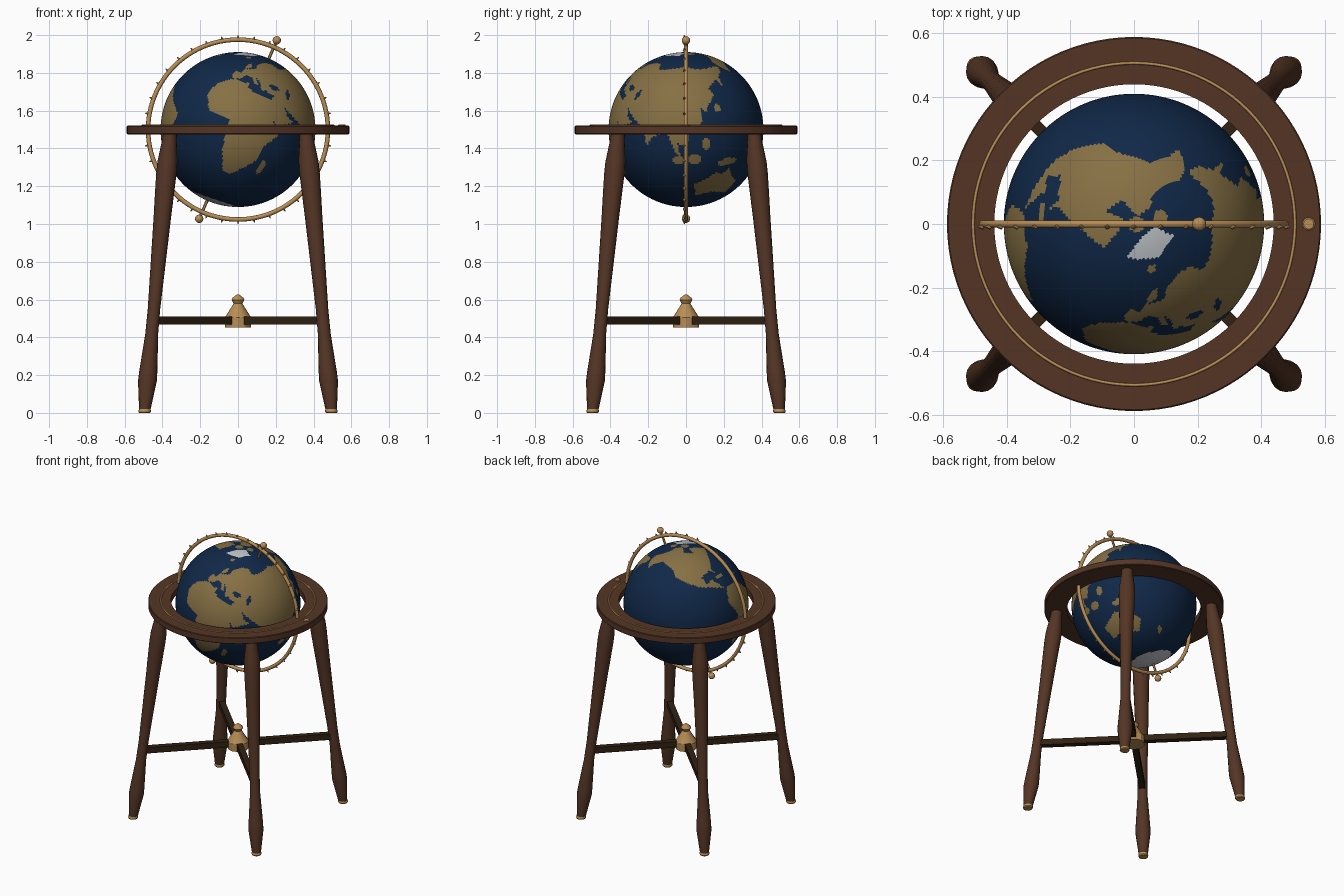
import bpy, bmesh, math
from math import sin, cos, pi, radians
from mathutils import Vector, Matrix

if "Cube" in bpy.data.objects:
    bpy.data.objects.remove(bpy.data.objects["Cube"])

def mat(name, r, g, b):
    lin = lambda c: ((c / 255 + 0.055) / 1.055) ** 2.4 if c > 10 else c / 3294
    m = bpy.data.materials.new(name)
    m.diffuse_color = (lin(r), lin(g), lin(b), 1)
    m.use_nodes = True
    m.node_tree.nodes["Principled BSDF"].inputs["Base Color"].default_value = m.diffuse_color
    return m

WOOD = mat("walnut", 84, 53, 37)
DARK = mat("dark_walnut", 48, 34, 18)
BRASS = mat("brass", 184, 142, 86)
OCEAN = mat("ocean_blue", 16, 40, 72)
LAND = mat("land_tan", 134, 112, 68)
ICE = mat("ice_white", 190, 194, 198)
C = Vector((0, 0, 1.5))
TILT = Matrix.Rotation(radians(23.5), 4, 'Y')

def finish(name, bm, mats, angle=30):
    bmesh.ops.recalc_face_normals(bm, faces=bm.faces)
    me = bpy.data.meshes.new(name)
    bm.to_mesh(me)
    bm.free()
    for m in mats:
        me.materials.append(m)
    ob = bpy.data.objects.new(name, me)
    bpy.context.collection.objects.link(ob)
    bpy.context.view_layer.objects.active = ob
    ob.select_set(True)
    bpy.ops.object.shade_smooth_by_angle(angle=radians(angle))
    ob.select_set(False)
    return ob

def lathe(name, prof, n, m, closed=False, mtx=Matrix(), angle=30):
    """Revolve (radius, height) points around z; caps the ends unless closed."""
    bm = bmesh.new()
    rings = [[bm.verts.new(mtx @ Vector((r * cos(2 * pi * i / n), r * sin(2 * pi * i / n), z)))
              for i in range(n)] for r, z in prof]
    for a, b in zip(rings, rings[1:] + rings[:1] if closed else rings[1:]):
        for i in range(n):
            j = (i + 1) % n
            bm.faces.new((a[i], a[j], b[j], b[i]))
    if not closed:
        bm.faces.new(rings[0])
        bm.faces.new(rings[-1])
    return finish(name, bm, [m], angle)

def torus(name, R, r, m, mtx, n=96, k=10):
    return lathe(name, [(R + r * cos(2 * pi * i / k), r * sin(2 * pi * i / k)) for i in range(k)],
                 n, m, True, mtx, 60)

# --- map outlines as (longitude, latitude) ---
africa = [(-17, 15), (-15, 27), (-6, 35), (10, 37), (11, 33), (20, 31), (34, 31), (40, 18), (43, 12),
          (51, 12), (40, -5), (40, -16), (35, -24), (27, -34), (19, -34), (12, -17), (9, 4), (-8, 4)]
eurasia = [(-9, 37), (-9, 43), (-2, 43), (-4, 48), (8, 54), (5, 60), (14, 68), (28, 71), (45, 67),
           (70, 73), (105, 78), (140, 73), (180, 69), (190, 66), (178, 62), (163, 60), (157, 51),
           (155, 59), (136, 54), (140, 48), (128, 39), (128, 35), (121, 39), (122, 29), (110, 21),
           (108, 11), (101, 13), (104, 1), (98, 9), (92, 22), (80, 15), (77, 8), (72, 20), (57, 26),
           (48, 30), (52, 24), (59, 22), (45, 13), (38, 20), (33, 30), (36, 36), (27, 37), (23, 36),
           (19, 42), (13, 45), (18, 40), (15, 38), (9, 44), (3, 43), (0, 38), (-5, 36)]
north_america = [(-167, 66), (-156, 71), (-125, 70), (-95, 72), (-82, 68), (-94, 60), (-82, 54),
                 (-78, 62), (-65, 59), (-55, 52), (-66, 45), (-75, 37), (-81, 31), (-80, 25),
                 (-84, 30), (-97, 27), (-96, 19), (-88, 21), (-83, 14), (-78, 8), (-86, 12),
                 (-105, 20), (-122, 35), (-124, 47), (-135, 58), (-152, 59), (-165, 55)]
south_america = [(-78, 8), (-62, 10), (-50, 1), (-35, -7), (-40, -20), (-48, -27), (-58, -37),
                 (-68, -54), (-74, -50), (-71, -20), (-81, -5)]
australia = [(114, -22), (122, -18), (131, -12), (136, -15), (142, -11), (146, -19), (153, -27),
             (148, -38), (138, -35), (130, -32), (116, -35)]
greenland = [(-70, 77), (-30, 83), (-20, 72), (-42, 60), (-53, 68)]
# islands as ellipses: lon, lat, half width, half height
islands = [(47, -19, 2.5, 6), (138, 37, 3.5, 3), (114, 1, 5, 4), (102, 0, 4, 3), (140, -5, 8, 3),
           (-2, 54, 3, 4), (172, -42, 3, 4), (-72, 68, 9, 4), (-88, 78, 15, 3), (-18, 65, 4, 2),
           (123, 12, 3, 5), (-78, 21, 5, 1.5)]
lakes = [(34, 43, 6, 2), (51, 42, 2.5, 5)]

def inside(poly, x, y):
    hit = False
    for (x1, y1), (x2, y2) in zip(poly, poly[1:] + poly[:1]):
        if (y1 > y) != (y2 > y) and x < x1 + (y - y1) * (x2 - x1) / (y2 - y1):
            hit = not hit
    return hit

def oval(items, x, y):
    return any(((x - a) / w) ** 2 + ((y - b) / h) ** 2 < 1 for a, b, w, h in items)

def surface(lon, lat):
    """0 ocean, 1 land, 2 ice"""
    if lat < -70 - 5 * cos(radians(lon + 45)) or inside(greenland, lon, lat):
        return 2
    if oval(lakes, lon, lat):
        return 0
    if oval(islands, lon, lat) or inside(eurasia, lon + 360 if lon < -160 else lon, lat):
        return 1
    return int(any(inside(p, lon, lat) for p in (africa, north_america, south_america, australia)))

# --- globe: tilted latitude/longitude sphere ---
N, M, R = 240, 120, 0.41
bm = bmesh.new()
def pt(i, j):
    lat, a = -pi / 2 + pi * j / M, 2 * pi * i / N - radians(107.5)
    return C + TILT @ Vector((R * cos(lat) * cos(a), R * cos(lat) * sin(a), R * sin(lat)))
poles = bm.verts.new(pt(0, 0)), bm.verts.new(pt(0, M))
rows = [[poles[0]] * N] + [[bm.verts.new(pt(i, j)) for i in range(N)] for j in range(1, M)] + [[poles[1]] * N]
for j in range(M):
    for i in range(N):
        k = (i + 1) % N
        quad = [rows[j][i], rows[j][k], rows[j + 1][k], rows[j + 1][i]]
        f = bm.faces.new(list(dict.fromkeys(quad)))
        lon = (i + 0.5) * 360 / N
        f.material_index = surface(lon - 360 if lon > 180 else lon, (j + 0.5) * 180 / M - 90)
finish("globe", bm, [OCEAN, LAND, ICE], 60)

# --- horizon ring with brass inlay and stud ---
lathe("horizon_ring", [(0.44, 1.475), (0.585, 1.475), (0.589, 1.479), (0.589, 1.517), (0.585, 1.521), (0.44, 1.521)],
      96, WOOD, True)
torus("horizon_inlay", 0.507, 0.005, BRASS, Matrix.Translation((0, 0, 1.521)), 96, 8)
lathe("horizon_stud", [(0.02, 1.515), (0.02, 1.524), (0.016, 1.527)], 20, BRASS,
      mtx=Matrix.Translation((0.55, 0, 0)))

# --- upright meridian ring with degree ticks ---
torus("meridian_ring", 0.476, 0.012, BRASS, Matrix.Translation(C) @ Matrix.Rotation(pi / 2, 4, 'X'))
bm = bmesh.new()
for i in range(36):
    m = Matrix.Translation(C) @ Matrix.Rotation(2 * pi * i / 36, 4, 'Y') @ Matrix.Translation((0, -0.009, 0.491))
    bmesh.ops.create_cone(bm, cap_ends=True, segments=6, radius1=0.009, radius2=0.002, depth=0.018, matrix=m)
finish("meridian_ticks", bm, [BRASS])

# --- axis pins and balls at both poles ---
for s, side in ((1, "north"), (-1, "south")):
    base = Matrix.Translation(C) @ TILT @ Matrix.Scale(s, 4, (0, 0, 1))
    lathe(side + "_axis_pin", [(0.008, 0.40), (0.008, 0.51)], 12, BRASS, mtx=base)
    bm = bmesh.new()
    bmesh.ops.create_uvsphere(bm, u_segments=20, v_segments=12, radius=0.022,
                              matrix=base @ Matrix.Translation((0, 0, 0.515)))
    finish(side + "_axis_ball", bm, [BRASS], 60)

# --- four splayed turned legs, brass feet and stretchers ---
leg = [(0.03, 0.015), (0.05, 0.17), (0.048, 0.22), (0.034, 0.42), (0.033, 0.55), (0.047, 1.06), (0.049, 1.11),
       (0.054, 1.27), (0.053, 1.33), (0.038, 1.45), (0.037, 1.478)]
for k, side in enumerate(("back_right", "back_left", "front_left", "front_right")):
    spin = Matrix.Rotation(pi / 4 + k * pi / 2, 4, 'Z')
    shear = Matrix.Identity(4)
    shear[0][2], shear[0][3] = -0.129, 0.70
    lathe(side + "_leg", leg, 16, WOOD, mtx=spin @ shear)
    lathe(side + "_foot", [(0.029, 0), (0.033, 0.006), (0.031, 0.02)], 16, BRASS, mtx=spin @ shear)
    bm = bmesh.new()
    bmesh.ops.create_cube(bm, size=1, matrix=spin @ Matrix.Translation((0.325, 0, 0.489))
                          @ Matrix.Diagonal((0.63, 0.04, 0.042, 1)))
    finish(side + "_stretcher", bm, [DARK])

# --- brass hub and finial where the stretchers cross ---
lathe("stretcher_hub", [(0.07, 0.453), (0.07, 0.505), (0.06, 0.52), (0.027, 0.573), (0.024, 0.58),
                        (0.034, 0.598), (0.03, 0.608), (0.006, 0.627)], 12, BRASS)
